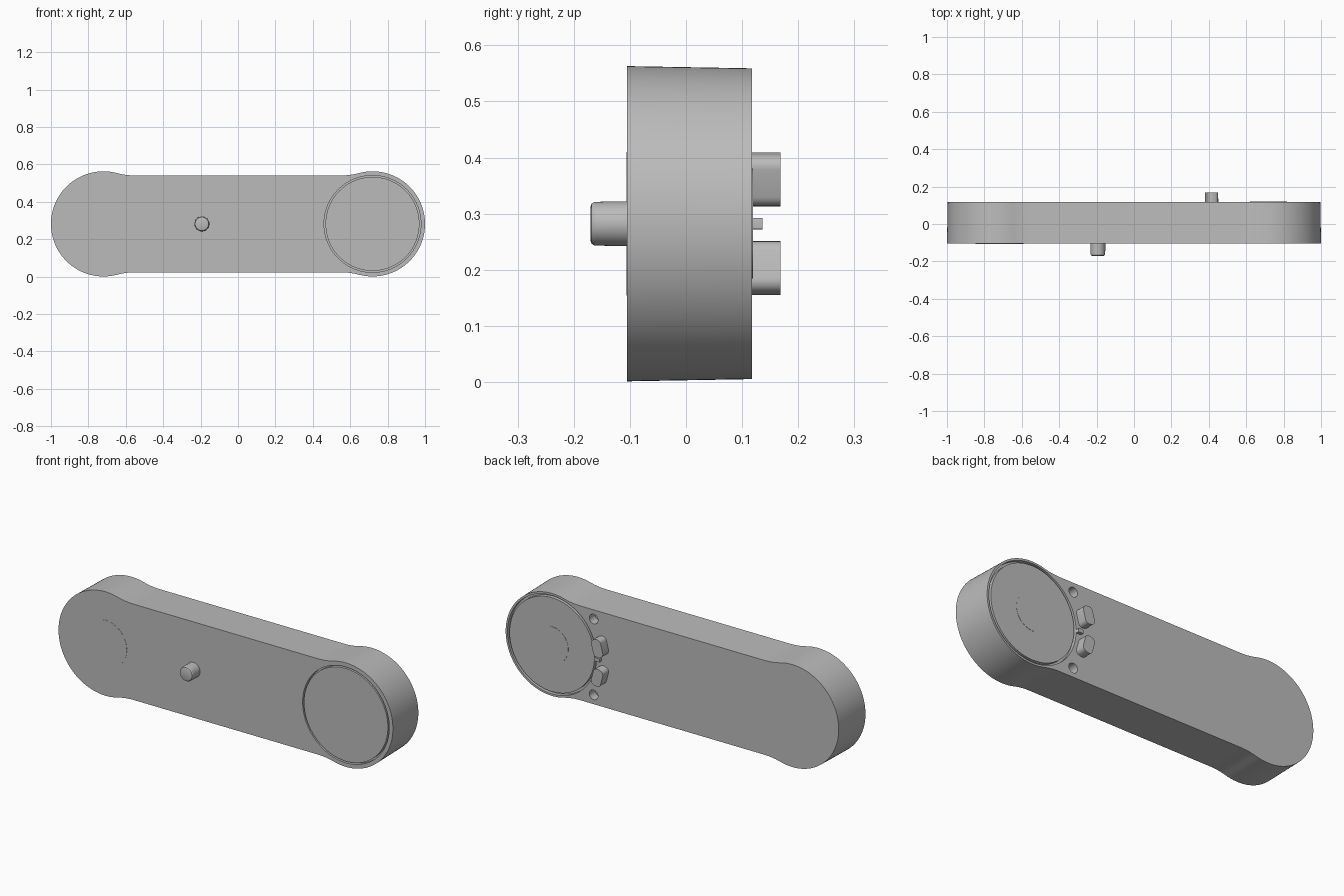
import bpy, bmesh, math
from mathutils import Matrix, Vector

cube = bpy.data.objects.get("Cube")
if cube:
    bpy.data.objects.remove(cube, do_unlink=True)

FRONT, BACK = -0.105, 0.118      # y of the two flat faces
MID_Z = 0.282                    # height of the long axis
END_X, END_R = 0.719, 0.281      # rounded ends
BAR_H, BLEND_X = 0.259, 0.55     # half height of the bar, start of the blend

grey = bpy.data.materials.new("plain grey")
grey.use_nodes = True
GREY = (0.5, 0.5, 0.5, 1.0)
grey.diffuse_color = GREY
grey.node_tree.nodes["Principled BSDF"].inputs["Base Color"].default_value = GREY


def make_object(name, bm):
    bmesh.ops.recalc_face_normals(bm, faces=bm.faces)
    mesh = bpy.data.meshes.new(name)
    bm.to_mesh(mesh)
    bm.free()
    obj = bpy.data.objects.new(name, mesh)
    bpy.context.collection.objects.link(obj)
    mesh.materials.append(grey)
    return obj


def loft(name, sections):
    """Skin a list of (y, outline) sections and cap both ends."""
    bm = bmesh.new()
    rings = [[bm.verts.new((x, y, z)) for x, z in pts] for y, pts in sections]
    for a, b in zip(rings, rings[1:]):
        for i in range(len(a)):
            j = (i + 1) % len(a)
            bm.faces.new((a[i], a[j], b[j], b[i]))
    bm.faces.new(rings[0])
    bm.faces.new(rings[-1])
    return make_object(name, bm)


def circle(x, z, r, n=48):
    return [(x + r * math.cos(math.tau * i / n), z + r * math.sin(math.tau * i / n))
            for i in range(n)]


def disc(name, x, z, r, y0, y1, n=48):
    return loft(name, [(y0, circle(x, z, r, n)), (y1, circle(x, z, r, n))])


def ring(name, r_in, r_out, y0, y1, n=96):
    """Square-section ring around the +x end."""
    bm = bmesh.new()
    corners = [(r_in, y0), (r_out, y0), (r_out, y1), (r_in, y1)]
    loops = [[bm.verts.new((x, y, z)) for x, z in circle(END_X, MID_Z, r, n)]
             for r, y in corners]
    for k in range(4):
        a, b = loops[k], loops[(k + 1) % 4]
        for i in range(n):
            j = (i + 1) % n
            bm.faces.new((a[i], a[j], b[j], b[i]))
    return make_object(name, bm)


def arc(cx, cz, r, a0, a1, n):
    return [(cx + r * math.cos(a0 + (a1 - a0) * i / n),
             cz + r * math.sin(a0 + (a1 - a0) * i / n)) for i in range(n + 1)]


def body_outline(shrink):
    """Two round ends blended into a slightly narrower bar."""
    r, h = END_R - shrink, BAR_H - shrink
    dx = END_X - BLEND_X
    blend = (dx * dx + h * h - r * r) / (2 * (r - h))
    phi = math.atan2(h + blend, -dx)
    quarter = arc(END_X, 0, r, 0, phi, 32)
    quarter += arc(BLEND_X, h + blend, blend, phi + math.pi, 1.5 * math.pi, 10)[1:]
    top = quarter + [(-x, z) for x, z in reversed(quarter)]
    bottom = [(x, -z) for x, z in reversed(top[1:-1])]
    return [(x, z + MID_Z) for x, z in top + bottom]


def rounded_rect(w, h, r):
    pts = []
    for k, (sx, sz) in enumerate([(1, 1), (-1, 1), (-1, -1), (1, -1)]):
        a = k * math.pi / 2
        pts += arc(sx * (w / 2 - r), sz * (h / 2 - r), r, a, a + math.pi / 2, 6)
    return pts


# Arm body with a slight draft toward the back
body = loft("arm_body", [(FRONT, body_outline(0)), (BACK, body_outline(0.004))])

# Grooves around the round covers and the two screw holes
cutters = [ring("front_groove_cutter", 0.251, 0.259, FRONT - 0.02, FRONT + 0.02),
           ring("back_groove_cutter", 0.254, 0.266, BACK - 0.02, BACK + 0.02)]
for side in (1, -1):
    cutters.append(disc("screw_hole_cutter", 0.47, MID_Z + side * 0.205, 0.026,
                        BACK - 0.05, BACK + 0.02, 32))
bpy.context.view_layer.objects.active = body
for cutter in cutters:
    cutter.hide_render = True
    cut = body.modifiers.new("cut", "BOOLEAN")
    cut.operation, cut.solver, cut.object = "DIFFERENCE", "EXACT", cutter
    bpy.ops.object.modifier_apply(modifier=cut.name)
    bpy.data.objects.remove(cutter, do_unlink=True)

parts = [body]

# Thin round inlays
parts.append(disc("front_inlay", -END_X, MID_Z, 0.128, FRONT - 0.001, FRONT + 0.005, 64))
parts.append(disc("back_inlay", END_X, MID_Z, 0.098, BACK - 0.005, BACK + 0.001, 64))

# Front knob with a rounded tip
knob = [(-0.17, 0.031), (-0.168, 0.036), (-0.163, 0.039), (FRONT + 0.01, 0.040)]
parts.append(loft("front_knob", [(y, circle(-0.193, MID_Z, r)) for y, r in knob]))

# Back pegs, turned to follow the round cover
for side, label in ((1, "upper"), (-1, "lower")):
    turn = Matrix.Rotation(-side * math.radians(14.6), 2)
    centre = Vector((0.415, MID_Z + side * 0.079))
    outline = [tuple(turn @ Vector(p) + centre) for p in rounded_rect(0.058, 0.094, 0.022)]
    parts.append(loft(label + "_back_peg", [(BACK - 0.01, outline), (0.168, outline)]))

# Small key block between the pegs
key = [(x + 0.437, z + MID_Z) for x, z in rounded_rect(0.03, 0.02, 0.003)]
parts.append(loft("back_key", [(BACK - 0.01, key), (0.136, key)]))

# Smooth curved walls, keep rims sharp
bpy.ops.object.select_all(action="DESELECT")
for part in parts:
    part.select_set(True)
bpy.ops.object.shade_smooth_by_angle(angle=math.radians(30))
